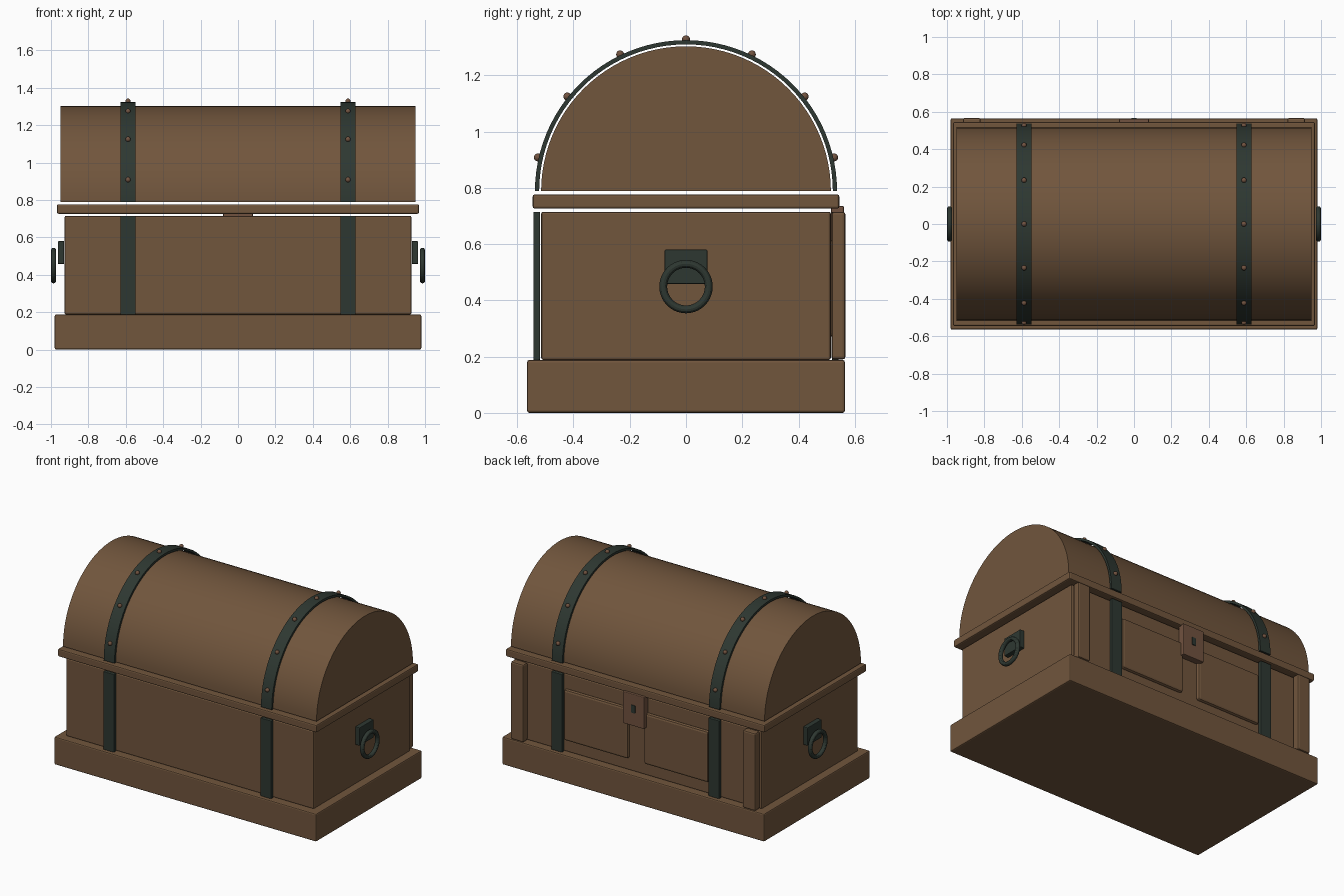
import bpy
import bmesh
from math import pi, cos, sin
from mathutils import Matrix

if "Cube" in bpy.data.objects:
    bpy.data.objects.remove(bpy.data.objects["Cube"])


def material(name, rgb):
    m = bpy.data.materials.new(name)
    m.use_nodes = True
    m.diffuse_color = (*rgb, 1)
    m.node_tree.nodes["Principled BSDF"].inputs["Base Color"].default_value = (*rgb, 1)
    return m


WOOD = material("brown wood", (0.165, 0.092, 0.046))
IRON = material("dark iron", (0.027, 0.039, 0.031))
COPPER = material("dull copper", (0.165, 0.085, 0.05))


def finish(bm, name, mat, bevel=0.0, smooth=True):
    bmesh.ops.recalc_face_normals(bm, faces=bm.faces)
    mesh = bpy.data.meshes.new(name)
    bm.to_mesh(mesh)
    bm.free()
    mesh.materials.append(mat)
    ob = bpy.data.objects.new(name, mesh)
    bpy.context.collection.objects.link(ob)
    if bevel:
        mod = ob.modifiers.new("Bevel", "BEVEL")
        mod.width = bevel
        mod.segments = 2
    if smooth:
        bpy.ops.object.select_all(action="DESELECT")
        ob.select_set(True)
        bpy.context.view_layer.objects.active = ob
        bpy.ops.object.shade_smooth_by_angle(angle=pi / 6)
    return ob


def box(name, mat, x, y, z, bevel=0.0):
    """Box from (low, high) pairs on each axis."""
    bm = bmesh.new()
    size = [b - a for a, b in (x, y, z)]
    mid = [(a + b) / 2 for a, b in (x, y, z)]
    bmesh.ops.create_cube(bm, size=1, matrix=Matrix.Translation(mid) @ Matrix.Diagonal((*size, 1)))
    return finish(bm, name, mat, bevel, smooth=False)


def mirrored(side, low, high):
    return (low, high) if side > 0 else (-high, -low)


def arc(radius, steps=48):
    return [(radius * cos(pi * i / steps), LID_Z + radius * sin(pi * i / steps))
            for i in range(steps + 1)]


def extrude_x(name, mat, outline, x0, x1):
    """Closed (y, z) outline drawn out along x."""
    bm = bmesh.new()
    face = bm.faces.new([bm.verts.new((x0, y, z)) for y, z in outline])
    out = bmesh.ops.extrude_face_region(bm, geom=[face])["geom"]
    verts = [v for v in out if isinstance(v, bmesh.types.BMVert)]
    bmesh.ops.translate(bm, verts=verts, vec=(x1 - x0, 0, 0))
    return finish(bm, name, mat)


def ring(name, mat, center, major, minor, n=40, m=12):
    """Torus lying in the y-z plane."""
    bm = bmesh.new()
    loops = []
    for i in range(n):
        a = 2 * pi * i / n
        loop = []
        for j in range(m):
            b = 2 * pi * j / m
            r = major + minor * cos(b)
            loop.append(bm.verts.new((center[0] + minor * sin(b),
                                      center[1] + r * cos(a), center[2] + r * sin(a))))
        loops.append(loop)
    for i in range(n):
        p, q = loops[i], loops[(i + 1) % n]
        for j in range(m):
            k = (j + 1) % m
            bm.faces.new((p[j], q[j], q[k], p[k]))
    return finish(bm, name, mat)


LID_Z = 0.788
STRAP_X = 0.588

# Wooden case: plinth, body, rim and barrel lid
box("plinth", WOOD, (-0.98, 0.98), (-0.565, 0.565), (0, 0.188), 0.008)
box("body", WOOD, (-0.927, 0.927), (-0.515, 0.515), (0.188, 0.715), 0.008)
box("rim", WOOD, (-0.968, 0.968), (-0.545, 0.545), (0.726, 0.777), 0.008)
extrude_x("barrel_lid", WOOD, arc(0.515), -0.948, 0.948)

# Parts repeated on both sides
for side, label in ((1, "left"), (-1, "right")):
    # Iron straps over the lid and down the body
    x = mirrored(side, STRAP_X - 0.04, STRAP_X + 0.04)
    extrude_x("lid_strap_" + label, IRON, arc(0.537) + arc(0.522)[::-1], *x)
    for face, where in ((1, "back"), (-1, "front")):
        box(f"{where}_strap_{label}", IRON, x, mirrored(face, 0.519, 0.543),
            (0.188, 0.715), 0.003)

    # Rivets spaced evenly around the lid strap
    for i in range(7):
        a = pi * (i + 0.5) / 7
        bm = bmesh.new()
        bmesh.ops.create_uvsphere(
            bm, u_segments=16, v_segments=10, radius=0.014,
            matrix=Matrix.Translation((side * STRAP_X, 0.54 * cos(a), LID_Z + 0.54 * sin(a))))
        finish(bm, f"rivet_{label}_{i + 1}", COPPER)

    # Handle plate and ring on each end
    box("handle_plate_" + label, IRON, mirrored(side, 0.929, 0.963),
        (-0.076, 0.076), (0.458, 0.58), 0.004)
    ring("handle_ring_" + label, IRON, (side * 0.986, 0, 0.449), 0.081, 0.014)

    # Corner post and raised panel on the decorated long face
    box("corner_post_" + label, WOOD, mirrored(side, 0.82, 0.915),
        (0.517, 0.567), (0.19, 0.715), 0.01)
    box("raised_panel_" + label, WOOD, mirrored(side, 0.06, 0.54),
        (0.505, 0.538), (0.27, 0.615), 0.014)

# Lock plate with keyhole
box("lock_plate", COPPER, (-0.08, 0.08), (0.515, 0.562), (0.52, 0.735), 0.005)
box("keyhole", IRON, (-0.014, 0.014), (0.56, 0.567), (0.61, 0.662), 0.002)
